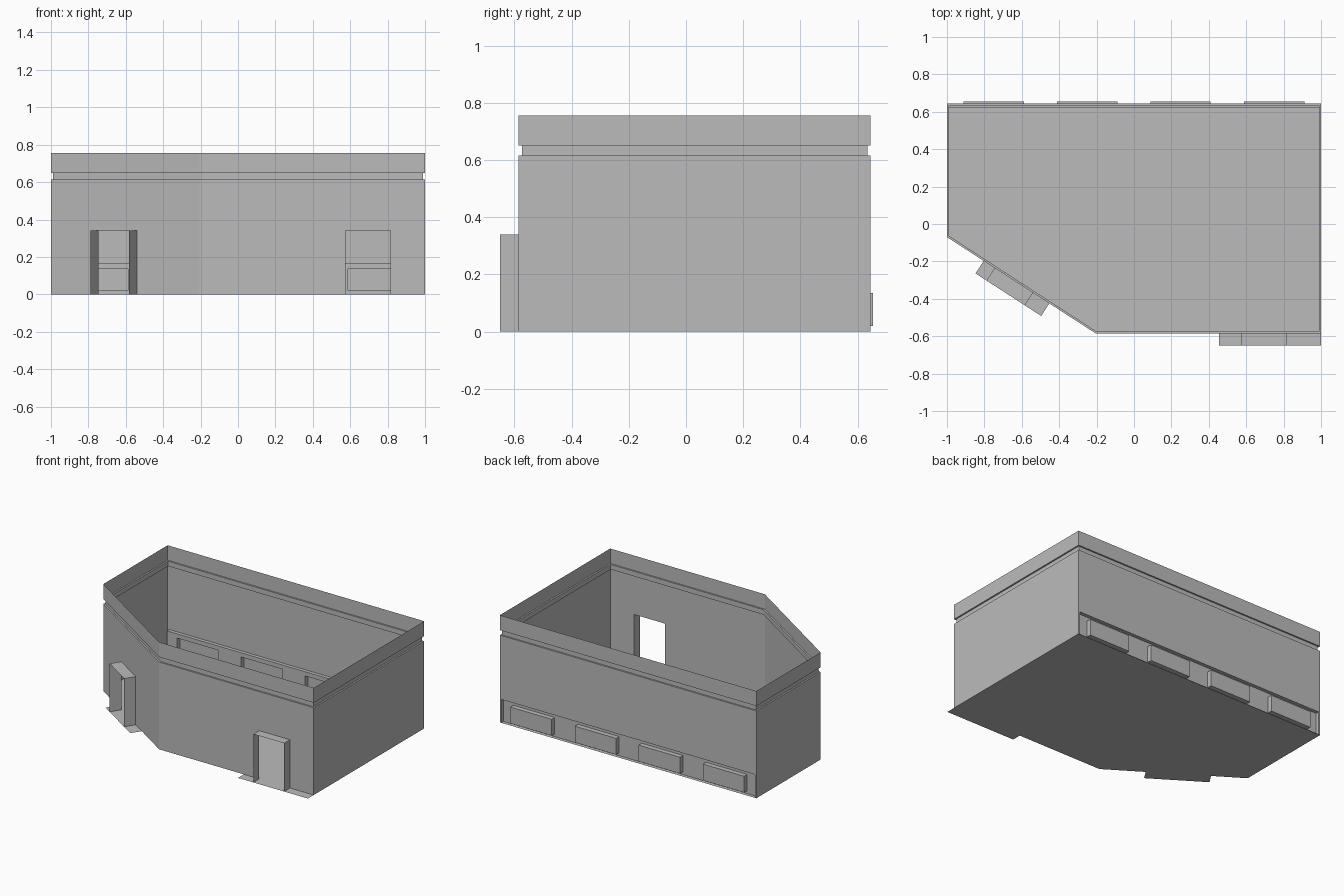
import bpy
import bmesh
from mathutils import Vector

cube = bpy.data.objects.get("Cube")
if cube:
    bpy.data.objects.remove(cube, do_unlink=True)

# One plain grey for the whole shell
grey = bpy.data.materials.new("light_grey")
grey.use_nodes = True
color = (0.5, 0.5, 0.5, 1)
grey.diffuse_color = color
grey.node_tree.nodes["Principled BSDF"].inputs["Base Color"].default_value = color

# Footprint, counter-clockwise from the front right corner
FOOT = [Vector(p) for p in ((1, -0.585), (1, 0.645), (-1, 0.645), (-1, -0.07), (-0.205, -0.585))]
WALL_TOP, GROOVE_TOP, TOP = 0.615, 0.65, 0.755
DOOR_H, RECESS_H, RECESS_Y, RECESS_X = 0.34, 0.165, 0.62, 0.988


def make(name, faces):
    """Mesh object from a list of polygons."""
    bm = bmesh.new()
    for poly in faces:
        bm.faces.new([bm.verts.new(p) for p in poly])
    bmesh.ops.remove_doubles(bm, verts=bm.verts, dist=0.0005)
    mesh = bpy.data.meshes.new(name)
    bm.to_mesh(mesh)
    bm.free()
    mesh.materials.append(grey)
    obj = bpy.data.objects.new(name, mesh)
    bpy.context.collection.objects.link(obj)
    return obj


def up(p, z):
    return (p[0], p[1], z)


def upright(a, b, z0, z1):
    return [up(a, z0), up(b, z0), up(b, z1), up(a, z1)]


def inset(points, d):
    """Move every edge of a counter-clockwise outline inwards by d."""
    out = []
    for i, p in enumerate(points):
        e1 = (p - points[i - 1]).normalized()
        e2 = (points[(i + 1) % len(points)] - p).normalized()
        n1, n2 = Vector((-e1.y, e1.x)), Vector((-e2.y, e2.x))
        out.append(p + (n1 + n2) * d / (1 + n1.dot(n2)))
    return out


def opened_wall(a, b, start, end, height):
    """Wall polygon from a to b with an opening that reaches the ground."""
    d = (b - a).normalized()
    s, e = a + d * start, a + d * end
    return [up(a, 0), up(s, 0), up(s, height), up(e, height), up(e, 0),
            up(b, 0), up(b, WALL_TOP), up(a, WALL_TOP)]


def porch(prefix, a, b, start, end, depth, step_start, step_end):
    """Open door surround and flat doorstep on the wall from a to b."""
    d = (b - a).normalized()
    out = Vector((d.y, -d.x)) * depth
    s, e = a + d * start, a + d * end
    make(prefix + "_door_surround", [
        upright(s, s + out, 0, DOOR_H),
        upright(e + out, e, 0, DOOR_H),
        [up(s, DOOR_H), up(s + out, DOOR_H), up(e + out, DOOR_H), up(e, DOOR_H)]])
    p, q = a + d * step_start, a + d * step_end
    make(prefix + "_doorstep", [[up(v, 0) for v in (p, p + out, q + out, q)]])


# Floor and walls
f_right, b_right, b_left, s_left, f_left = FOOT
make("floor", [[up(p, 0) for p in reversed(FOOT)]])
make("side_walls", [upright(f_right, b_right, 0, WALL_TOP),
                    upright(b_left, s_left, 0, WALL_TOP)])
make("front_wall", [opened_wall(f_left, f_right, 0.78, 1.02, DOOR_H)])
make("angled_wall", [opened_wall(s_left, f_left, 0.304, 0.548, DOOR_H)])
make("back_wall", [opened_wall(b_right, b_left, 1 - RECESS_X, 1 + RECESS_X, RECESS_H)])

# Doors
porch("front", f_left, f_right, 0.78, 1.02, 0.065, 0.66, 1.205)
porch("angled", s_left, f_left, 0.304, 0.548, 0.08, 0.234, 0.652)

# Groove and parapet around the top
rim = inset(FOOT, 0.011)
groove, parapet = [], []
for i in range(len(FOOT)):
    j = (i + 1) % len(FOOT)
    a, b, c, d = FOOT[i], FOOT[j], rim[i], rim[j]
    groove += [[up(a, WALL_TOP), up(b, WALL_TOP), up(d, WALL_TOP), up(c, WALL_TOP)],
               upright(c, d, WALL_TOP, GROOVE_TOP),
               [up(c, GROOVE_TOP), up(d, GROOVE_TOP), up(b, GROOVE_TOP), up(a, GROOVE_TOP)]]
    parapet.append(upright(a, b, GROOVE_TOP, TOP))
make("rim_groove", groove)
make("parapet", parapet)

# Recessed band low on the back wall, with four window bays pushed outwards
BACK_Y, BAY_Y, BAY_HALF = 0.645, 0.654, 0.161
BAY_LOW, BAY_HIGH = 0.02, 0.135
centres = (0.75, 0.248, -0.25, -0.75)
band, bays = [], []
for z0, z1 in ((0, BAY_LOW), (BAY_HIGH, RECESS_H)):
    band.append(upright((RECESS_X, RECESS_Y), (-RECESS_X, RECESS_Y), z0, z1))
edge = RECESS_X
for c in centres:
    l, r = c + BAY_HALF, c - BAY_HALF
    band.append(upright((edge, RECESS_Y), (l, RECESS_Y), BAY_LOW, BAY_HIGH))
    edge = r
    bays += [upright((l, BAY_Y), (r, BAY_Y), BAY_LOW, BAY_HIGH),
             upright((l, RECESS_Y), (l, BAY_Y), BAY_LOW, BAY_HIGH),
             upright((r, BAY_Y), (r, RECESS_Y), BAY_LOW, BAY_HIGH)]
    for z, y0, y1 in ((BAY_HIGH, BAY_Y, RECESS_Y), (BAY_LOW, RECESS_Y, BAY_Y)):
        bays.append([(l, y0, z), (r, y0, z), (r, y1, z), (l, y1, z)])
band.append(upright((edge, RECESS_Y), (-RECESS_X, RECESS_Y), BAY_LOW, BAY_HIGH))
make("recessed_band", band)
make("window_bays", bays)
make("recess_reveal", [
    upright((RECESS_X, BACK_Y), (RECESS_X, RECESS_Y), 0, RECESS_H),
    upright((-RECESS_X, RECESS_Y), (-RECESS_X, BACK_Y), 0, RECESS_H),
    [(RECESS_X, RECESS_Y, RECESS_H), (-RECESS_X, RECESS_Y, RECESS_H),
     (-RECESS_X, BACK_Y, RECESS_H), (RECESS_X, BACK_Y, RECESS_H)]])
